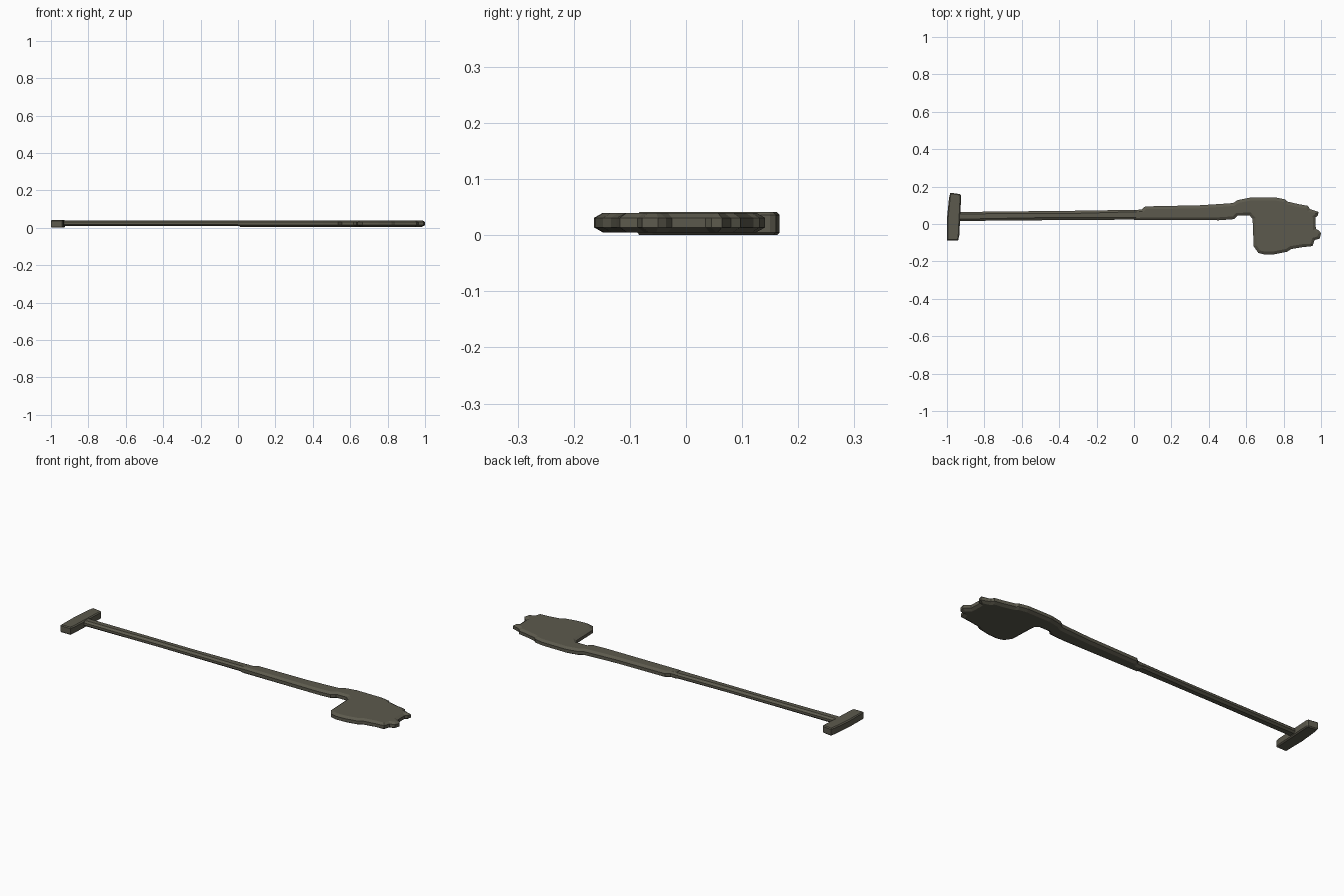
import bpy, bmesh

if "Cube" in bpy.data.objects:
    bpy.data.objects.remove(bpy.data.objects["Cube"])

mat = bpy.data.materials.new("dark olive grey")
mat.diffuse_color = (0.107, 0.101, 0.074, 1)
mat.use_nodes = True
mat.node_tree.nodes["Principled BSDF"].inputs["Base Color"].default_value = mat.diffuse_color


def plate(name, outline, z0, z1, inset, drop):
    """Solid from a top-view outline, with chamfered upper and lower rims."""
    bm = bmesh.new()
    base = bm.faces.new([bm.verts.new((x, y, z0 + drop)) for x, y in outline])
    base.normal_update()
    if base.normal.z > 0:
        base.normal_flip()
    ext = bmesh.ops.extrude_face_region(bm, geom=[base], use_keep_orig=True)
    top = [f for f in ext["geom"] if isinstance(f, bmesh.types.BMFace)][0]
    bmesh.ops.translate(bm, verts=top.verts, vec=(0, 0, z1 - z0 - 2 * drop))
    bmesh.ops.recalc_face_normals(bm, faces=bm.faces)
    for f in (top, base):
        bmesh.ops.inset_region(bm, faces=[f], thickness=inset, depth=0,
                               use_even_offset=False)
        bmesh.ops.translate(bm, verts=f.verts,
                            vec=(0, 0, drop if f is top else -drop))
    bmesh.ops.triangulate(bm, faces=[f for f in bm.faces if len(f.verts) > 4])
    me = bpy.data.meshes.new(name)
    bm.to_mesh(me)
    bm.free()
    me.materials.append(mat)
    ob = bpy.data.objects.new(name, me)
    bpy.context.collection.objects.link(ob)
    return ob


# Cross grip, slightly crooked
plate("cross_grip", [(-1, -0.087), (-0.94, -0.087), (-0.934, -0.06), (-0.924, 0.15),
                     (-0.93, 0.16), (-0.982, 0.167), (-0.989, 0.14), (-1, 0.03)],
      0.0, 0.041, 0.006, 0.005)

# Long faceted shaft
plate("shaft", [(-0.95, 0.016), (-0.5, 0.02), (0.08, 0.024),
                (0.08, 0.077), (-0.3, 0.071), (-0.95, 0.064)],
      0.009, 0.039, 0.014, 0.009)

# Socket widening into the worn blade with a ragged tip
plate("socket_and_blade", [
    (0.0, 0.022), (0.455, 0.02), (0.535, 0.026), (0.555, 0.045), (0.618, 0.046),
    (0.634, 0.027), (0.64, -0.12), (0.665, -0.155), (0.7, -0.164), (0.75, -0.162),
    (0.82, -0.148), (0.84, -0.134), (0.9, -0.124), (0.955, -0.118), (0.965, -0.086),
    (0.993, -0.078), (1.0, -0.05), (0.99, -0.036), (0.972, -0.025), (0.97, 0.035),
    (0.982, 0.045), (0.987, 0.064), (0.94, 0.08), (0.93, 0.097), (0.88, 0.106),
    (0.82, 0.12), (0.81, 0.131), (0.76, 0.141), (0.62, 0.141), (0.555, 0.128),
    (0.53, 0.112), (0.46, 0.107), (0.35, 0.1), (0.06, 0.094), (0.04, 0.077), (0.0, 0.075)],
    0.005, 0.04, 0.016, 0.009)
